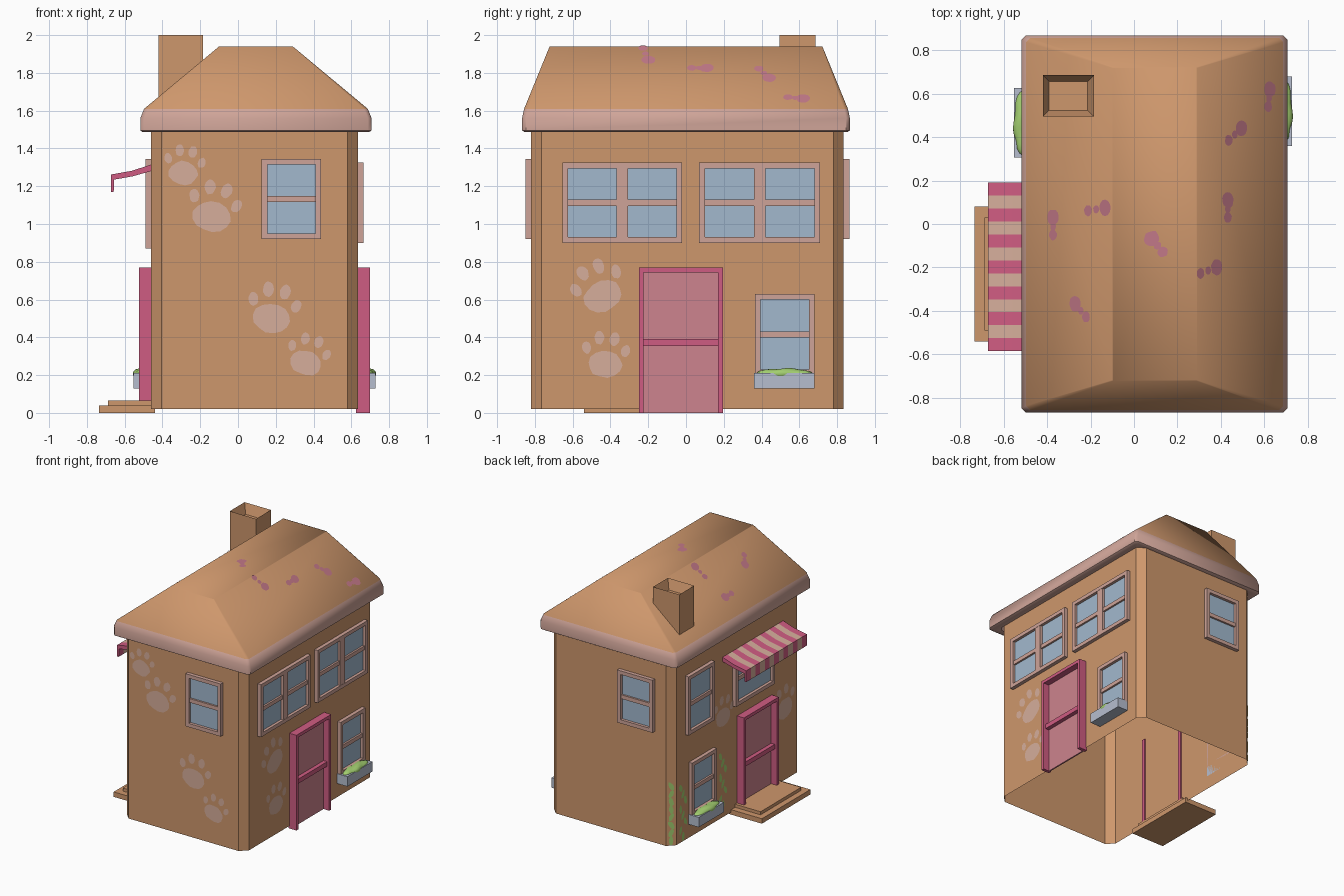
import bpy, bmesh, math, random
from mathutils import Vector

if "Cube" in bpy.data.objects:
    bpy.data.objects.remove(bpy.data.objects["Cube"])
random.seed(4)

def lin(c):
    return c / 12.92 if c <= 0.04045 else ((c + 0.055) / 1.055) ** 2.4

MATS = {}
for name, rgb in dict(wall_tan=(206, 151, 108), trim_rose=(207, 164, 152), glass_blue=(162, 185, 206),
                      hot_pink=(207, 92, 130), door_pink=(205, 131, 142), planter_grey=(182, 190, 207),
                      leaf_green=(163, 207, 112), paw_cream=(214, 174, 155), spot_mauve=(194, 120, 136)).items():
    m = bpy.data.materials.new(name)
    m.diffuse_color = (*[lin(c / 255) for c in rgb], 1)
    m.use_nodes = True
    m.node_tree.nodes["Principled BSDF"].inputs["Base Color"].default_value = m.diffuse_color
    MATS[name] = m

def finish(name, bm, *mats, smooth=None, recalc=True):
    if recalc:
        bmesh.ops.recalc_face_normals(bm, faces=bm.faces)
    me = bpy.data.meshes.new(name)
    bm.to_mesh(me)
    bm.free()
    ob = bpy.data.objects.new(name, me)
    bpy.context.collection.objects.link(ob)
    for m in mats:
        me.materials.append(MATS[m])
    if smooth:
        bpy.context.view_layer.objects.active = ob
        ob.select_set(True)
        bpy.ops.object.shade_smooth_by_angle(angle=math.radians(smooth))
        ob.select_set(False)
    return ob

# Flat working planes: (origin, across, up, outward)
X, Y, Z = Vector((1, 0, 0)), Vector((0, 1, 0)), Vector((0, 0, 1))
FRONT = (Vector((0, -0.82, 0)), X, Z, -Y)
BACK = (Vector((0, 0.835, 0)), X, Z, Y)
RIGHT = (Vector((0.635, 0, 0)), Y, Z, X)
LEFT = (Vector((-0.46, 0, 0)), Y, Z, -X)
CORNER = (Vector((-0.4325, 0.8075, 0)), (X + Y).normalized(), Z, (Y - X).normalized())
L = math.hypot(0.395, 0.33)
def slope(s):
    return (Vector((0.095 + s * 0.195, 0, 1.94)), Y, Vector((-s * 0.395, 0, 0.33)) / L,
            Vector((s * 0.33, 0, 0.395)) / L)

def pt(fr, u, v, n):
    return fr[0] + fr[1] * u + fr[2] * v + fr[3] * n

def slab(bm, fr, u0, u1, v0, v1, n0, n1, mi=0):
    vs = [bm.verts.new(pt(fr, u, v, n)) for n in (n0, n1) for u, v in ((u0, v0), (u1, v0), (u1, v1), (u0, v1))]
    for f in ((0, 1, 2, 3), (4, 5, 6, 7), (0, 1, 5, 4), (1, 2, 6, 5), (2, 3, 7, 6), (3, 0, 4, 7)):
        bm.faces.new([vs[i] for i in f]).material_index = mi

def blob(bm, fr, u, v, ru, rv, rot=0.0, wob=0.06, k=14):
    vs = []
    for i in range(k):
        a = 2 * math.pi * i / k
        r = 1 + random.uniform(-wob, wob)
        x, y = ru * r * math.cos(a), rv * r * math.sin(a)
        vs.append(bm.verts.new(pt(fr, u + x * math.cos(rot) - y * math.sin(rot),
                                  v + x * math.sin(rot) + y * math.cos(rot), 0.004)))
    f = bm.faces.new(vs)
    f.normal_update()
    if f.normal.dot(fr[3]) < 0:
        f.normal_flip()

def ring(bm, cx, cy, hx, hy, z, c):
    p = [(hx - c, -hy), (hx, c - hy), (hx, hy - c), (hx - c, hy), (c - hx, hy), (-hx, hy - c), (-hx, c - hy), (c - hx, -hy)]
    return [bm.verts.new((cx + x, cy + y, z)) for x, y in p]

def bridge(bm, a, b, mi=0):
    for i in range(8):
        j = (i + 1) % 8
        bm.faces.new((a[i], a[j], b[j], b[i])).material_index = mi

# House walls: open shell with cut corners
bm = bmesh.new()
bridge(bm, ring(bm, 0.0875, 0.0075, 0.5475, 0.8275, 0.02, 0.055), ring(bm, 0.0875, 0.0075, 0.5475, 0.8275, 1.52, 0.055))
finish("walls", bm, "wall_tan", recalc=False)

# Hipped roof with fascia
bm = bmesh.new()
levels = [(0.545, 0.815, 1.495, 0.03), (0.6, 0.855, 1.487, 0.02), (0.612, 0.868, 1.495, 0.02),
          (0.612, 0.868, 1.56, 0.02), (0.592, 0.857, 1.61, 0.02), (0.195, 0.722, 1.94, 0.004)]
rings = [ring(bm, 0.095, 0, hx, hy, z, c) for hx, hy, z, c in levels]
for i in range(5):
    bridge(bm, rings[i], rings[i + 1], 0 if i == 4 else 1)
bm.faces.new(rings[-1])
finish("roof", bm, "wall_tan", "trim_rose", smooth=45, recalc=False)

# Chimney with hollow top
bm = bmesh.new()
slab(bm, (Vector((0, 0, 0)), X, Y, Z), -0.42, -0.185, 0.495, 0.685, 1.6, 2.0)
bmesh.ops.recalc_face_normals(bm, faces=bm.faces)
top = max(bm.faces, key=lambda f: f.calc_center_median().z)
bmesh.ops.inset_region(bm, faces=[top], thickness=0.04)
bmesh.ops.translate(bm, verts=top.verts, vec=(0, 0, -0.08))
finish("chimney", bm, "wall_tan", recalc=False)

# Windows: trim bars standing around glass panes
def window(name, fr, u0, u1, v0, v1, cols=1):
    bm = bmesh.new()
    t, mid = 0.03, (v0 + v1) / 2
    slab(bm, fr, u0 + 0.01, u1 - 0.01, v0 + 0.01, v1 - 0.01, 0, 0.007, 1)
    for a, b in ((u0, u0 + t), (u1 - t, u1)):
        slab(bm, fr, a, b, v0, v1, 0, 0.03)
    for a, b in ((v0, v0 + t), (v1 - t, v1)):
        slab(bm, fr, u0 + t, u1 - t, a, b, 0, 0.03)
    slab(bm, fr, u0 + t, u1 - t, mid - 0.016, mid + 0.016, 0, 0.022)
    if cols == 2:
        c = (u0 + u1) / 2
        slab(bm, fr, c - t, c + t, v0 + t, v1 - t, 0, 0.028)
    finish(name, bm, "trim_rose", "glass_blue")

window("front_window", FRONT, 0.125, 0.44, 0.92, 1.345)
window("back_window", BACK, -0.305, 0.01, 0.92, 1.345)
window("right_upper_window_a", RIGHT, -0.655, -0.02, 0.9, 1.325, 2)
window("right_upper_window_b", RIGHT, 0.07, 0.71, 0.9, 1.325, 2)
window("right_lower_window", RIGHT, 0.365, 0.68, 0.2, 0.63)
window("left_lower_window", LEFT, 0.305, 0.62, 0.2, 0.63)
window("left_upper_window", LEFT, 0.33, 0.665, 0.87, 1.345)
window("left_awning_window", LEFT, -0.44, 0.06, 0.87, 1.29)

# Doors: deep pink frame around two panels
def door(name, fr, u0, u1, v0):
    bm = bmesh.new()
    t, v1 = 0.026, 0.77
    slab(bm, fr, u0 + t, u1 - t, v0, v1 - t, 0, 0.012, 1)
    for a, b in ((u0, u0 + t), (u1 - t, u1)):
        slab(bm, fr, a, b, v0, v1, -0.01, 0.063)
    slab(bm, fr, u0 + t, u1 - t, v1 - t, v1, 0, 0.063)
    slab(bm, fr, u0 + t, u1 - t, 0.355, 0.392, 0, 0.045)
    finish(name, bm, "hot_pink", "door_pink")

door("right_door", RIGHT, -0.25, 0.195, 0.0)
door("left_door", LEFT, -0.44, 0.005, 0.06)

# Doorsteps
bm = bmesh.new()
slab(bm, LEFT, -0.54, 0.08, 0, 0.04, -0.02, 0.275)
slab(bm, LEFT, -0.49, 0.03, 0.04, 0.065, -0.01, 0.228)
finish("doorsteps", bm, "wall_tan")

# Planter boxes and their greenery
for side, fr, u0, u1 in (("right", RIGHT, 0.36, 0.68), ("left", LEFT, 0.305, 0.625)):
    bm = bmesh.new()
    slab(bm, fr, u0, u1, 0.13, 0.21, 0, 0.092)
    finish(side + "_planter", bm, "planter_grey")
    bm = bmesh.new()
    bmesh.ops.create_icosphere(bm, subdivisions=3, radius=1)
    for v in bm.verts:
        k = 1 + 0.12 * math.sin(7 * v.co.x + 3 * v.co.y)
        v.co = pt(fr, (u0 + u1) / 2 + v.co.x * 0.15, 0.208 + v.co.z * 0.027 * k, 0.05 + v.co.y * 0.044 * k)
    finish(side + "_plants", bm, "leaf_green", smooth=60)

# Striped awning: one bent section per stripe
bm = bmesh.new()
prof = [(0, 1.315), (0.1, 1.282), (0.212, 1.262), (0.212, 1.17), (0.198, 1.17), (0.196, 1.235), (0.1, 1.252), (0, 1.28)]
n, y0, w = 13, -0.585, 0.775 / 13
rows = [[bm.verts.new(pt(LEFT, y0 + w * i, z, d)) for d, z in prof] for i in range(n + 1)]
for i in range(n):
    bridge(bm, rows[i], rows[i + 1], i % 2)
bm.faces.new(rows[0])
bm.faces.new(rows[-1])
finish("awning", bm, "hot_pink", "paw_cream")

# Paw prints on the walls: (centre, height, size, tilt)
bm = bmesh.new()
for fr, u, v, s, tilt in ((FRONT, 0.18, 0.5, 1, -10), (FRONT, 0.36, 0.265, 0.82, -15), (FRONT, -0.14, 1.04, 1, -14),
                          (FRONT, -0.29, 1.27, 0.78, -8), (RIGHT, -0.44, 0.62, 1.02, 25), (RIGHT, -0.43, 0.26, 0.9, -5),
                          (LEFT, 0.19, 0.83, 0.9, 10), (LEFT, -0.6, 0.6, 1, -10)):
    a = math.radians(tilt)
    for du, dv, ru, rv, r in ((0, 0, 0.1, 0.08, 0), (-0.115, 0.085, 0.026, 0.036, 0.3), (-0.045, 0.15, 0.029, 0.04, 0.1),
                              (0.045, 0.15, 0.029, 0.04, -0.1), (0.115, 0.085, 0.026, 0.036, -0.3)):
        blob(bm, fr, u + s * (du * math.cos(a) - dv * math.sin(a)), v + s * (du * math.sin(a) + dv * math.cos(a)),
             ru * s, rv * s, a + r)
finish("paw_prints", bm, "paw_cream", recalc=False)

# Footprint spots on the roof: (x, y, direction)
bm = bmesh.new()
TOP = (Vector((0, 0, 1.94)), X, Y, Z)
for x, y, d in ((0.62, 0.59, 0.1), (0.47, 0.42, 0.8), (0.43, 0.08, 0.0), (0.35, -0.21, 1.2), (0.1, -0.09, -0.7),
                (-0.16, 0.07, 1.4), (-0.37, 0.0, 0.0), (-0.25, -0.39, -0.7)):
    fr, s = TOP, 0
    if abs(x - 0.095) > 0.195:
        s = 1 if x > 0 else -1
        fr = slope(s)
    for t, r in ((0.03, 0.034), (-0.012, 0.017), (-0.05, 0.023)):
        px, py = x - t * math.sin(d) * -1, y + t * math.cos(d)
        if s:
            blob(bm, fr, py, -abs(px - 0.095 - s * 0.195) * L / 0.395, r * 1.1, r, 0)
        else:
            blob(bm, fr, px, py, r, r * 1.1, d)
finish("roof_spots", bm, "spot_mauve", recalc=False)

# Climbing leaves on the left wall
bm = bmesh.new()
for fr, u, lo, hi in ((CORNER, 0.0, 0.06, 0.5), (LEFT, 0.7, 0.06, 0.46), (LEFT, 0.19, 0.12, 0.52)):
    for i in range(8):
        v = lo + (hi - lo) * i / 7
        du = 0 if fr is CORNER else 0.035 * math.sin(i * 2.1)
        blob(bm, fr, u + du, v, 0.017, 0.036, 0.5 * math.sin(i * 2.4), 0.15, 10)
finish("climbing_leaves", bm, "leaf_green", recalc=False)
